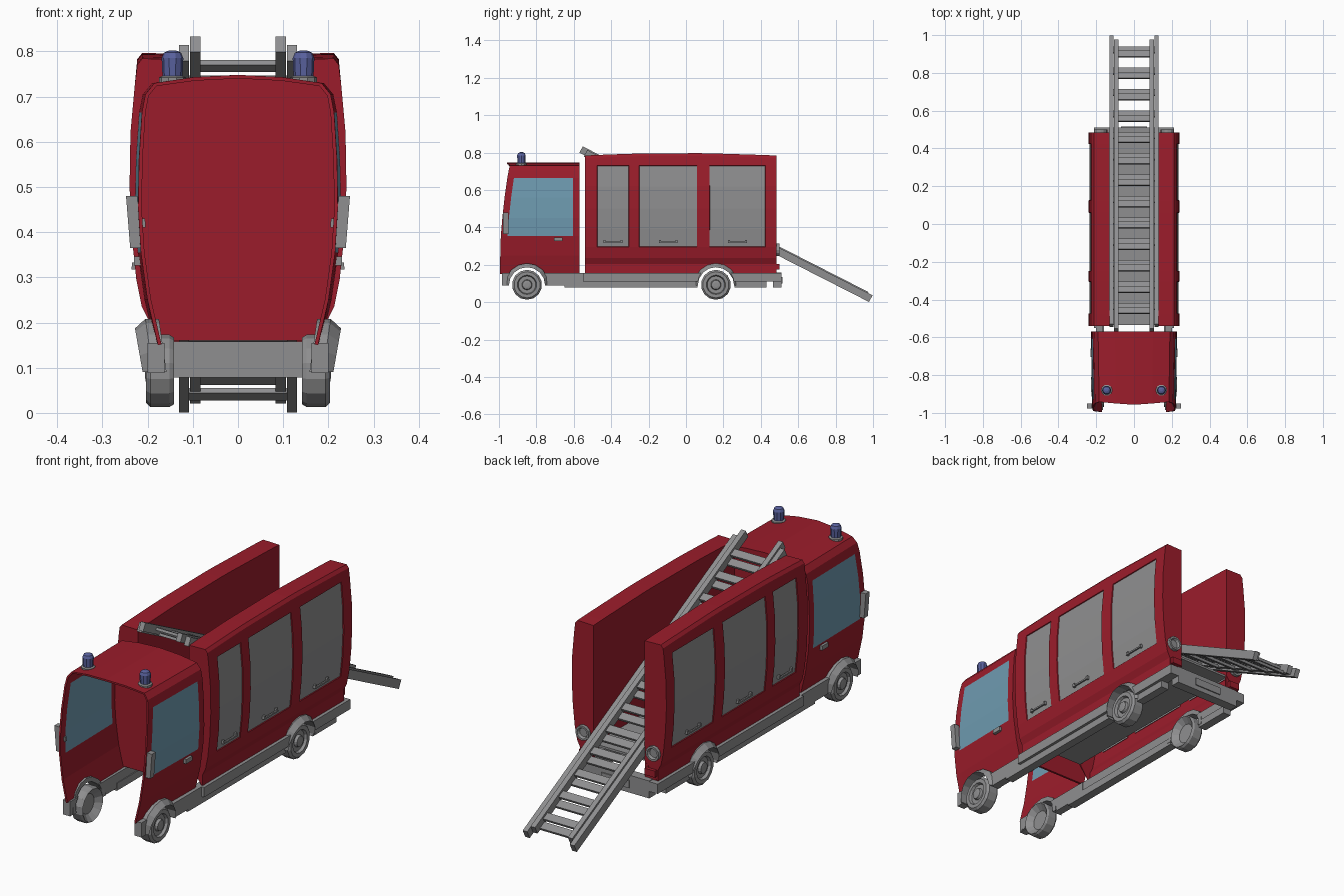
import bpy, bmesh, math
from mathutils import Vector, Matrix

cube = bpy.data.objects.get("Cube")
if cube:
    bpy.data.objects.remove(cube)


def material(name, rgb):
    m = bpy.data.materials.new(name)
    m.use_nodes = True
    m.diffuse_color = (*rgb, 1)
    m.node_tree.nodes["Principled BSDF"].inputs["Base Color"].default_value = (*rgb, 1)
    return m


RED = material("red paint", (0.33, 0.012, 0.024))
GREY = material("grey metal", (0.275, 0.275, 0.28))
GLASS = material("blue glass", (0.16, 0.33, 0.44))
BEACON = material("beacon blue", (0.1, 0.12, 0.34))


def finish(name, bm, mats, mirror=False):
    me = bpy.data.meshes.new(name)
    bm.to_mesh(me)
    bm.free()
    ob = bpy.data.objects.new(name, me)
    bpy.context.collection.objects.link(ob)
    for m in mats:
        me.materials.append(m)
    if mirror:
        add_mirror(ob)
    return ob


def add_mirror(ob):
    mod = ob.modifiers.new("mirror", 'MIRROR')
    mod.merge_threshold = 0.0005


def add_box(bm, lo, hi, matrix=Matrix()):
    lo, hi = Vector(lo), Vector(hi)
    size = Matrix.Diagonal((*(hi - lo), 1))
    bmesh.ops.create_cube(bm, size=1, matrix=matrix @ Matrix.Translation((lo + hi) / 2) @ size)


def box(name, lo, hi, mat, mirror=True):
    bm = bmesh.new()
    add_box(bm, lo, hi)
    return finish(name, bm, [mat], mirror)


def lathe(bm, profile, axis, centre, sides):
    """Spin (radius, distance) points around an axis."""
    turn = Vector((0, 0, 1)).rotation_difference(Vector(axis)).to_matrix().to_4x4()
    place = Matrix.Translation(centre) @ turn
    rings = []
    for r, d in profile:
        rings.append([bm.verts.new(place @ Vector((r * math.cos(a), r * math.sin(a), d)))
                      for a in (2 * math.pi * i / sides for i in range(sides))])
    for a, b in zip(rings, rings[1:]):
        for i in range(sides):
            j = (i + 1) % sides
            bm.faces.new((a[i], a[j], b[j], b[i]))
    bm.faces.new(rings[0][::-1])
    bm.faces.new(rings[-1])


def shell(point, columns, rows):
    """Skin a grid of points; returns bmesh and its vertices."""
    bm = bmesh.new()
    grid = [[bm.verts.new(point(c, r)) for r in range(rows)] for c in range(columns)]
    for a, b in zip(grid, grid[1:]):
        for i in range(rows - 1):
            bm.faces.new((a[i], a[i + 1], b[i + 1], b[i]))
    return bm, grid


def face_up(bm):
    bmesh.ops.recalc_face_normals(bm, faces=bm.faces)
    top = max(bm.faces, key=lambda f: f.calc_center_median().z)
    top.normal_update()
    if top.normal.z < 0:
        bmesh.ops.reverse_faces(bm, faces=bm.faces)


# Wheel arch cutter, removed once used
WHEELS = (-0.85, 0.16)
bm = bmesh.new()
for y in WHEELS:
    lathe(bm, [(0.1, -0.4), (0.1, 0.4)], (1, 0, 0), (0, y, 0.09), 16)
bmesh.ops.recalc_face_normals(bm, faces=bm.faces)
cutter = finish("arch_cutter", bm, [])
cutter.hide_render = True


def cut_and_mirror(ob, thickness=0):
    if thickness:
        solid = ob.modifiers.new("thickness", 'SOLIDIFY')
        solid.thickness, solid.offset = thickness, -1
    cut = ob.modifiers.new("arches", 'BOOLEAN')
    cut.operation, cut.solver, cut.object = 'DIFFERENCE', 'EXACT', cutter
    bpy.context.view_layer.objects.active = ob
    for mod in [m.name for m in ob.modifiers]:
        bpy.ops.object.modifier_apply(modifier=mod)
    add_mirror(ob)


# Cab half: x, z and front edge y, from the sill over to the roof middle
CAB = [(.183, .15, -.995), (.207, .25, -.993), (.222, .355, -.99), (.228, .45, -.982),
       (.226, .56, -.97), (.219, .665, -.955), (.211, .705, -.948), (.19, .73, -.942),
       (.1, .743, -.95), (0, .748, -.957)]
BACK = -0.57


def cab_point(c, r):
    x, z, front = CAB[r]
    y = (front, front + 0.035, -0.605, BACK)[c]
    return x * (1 - 0.03 * (BACK - y) / 0.4), y, z


bm, grid = shell(cab_point, 4, len(CAB))
for f in bm.faces:
    c = f.calc_center_median()
    f.material_index = int(0.355 < c.z < 0.665 and -0.9 < c.y < -0.605)
face_up(bm)
cab = finish("cab_shell", bm, [RED, GLASS])
cut_and_mirror(cab, 0.008)

# Cab rear wall
bm = bmesh.new()
ring = [(x - .003, max(z, .16)) for x, z, _ in CAB]
ring += [(-x, z) for x, z in ring[-2::-1]]
f = bm.faces.new([bm.verts.new((x, BACK - .01, z)) for x, z in ring])
new = bmesh.ops.extrude_face_region(bm, geom=[f])["geom"]
bmesh.ops.translate(bm, vec=(0, .01, 0), verts=[v for v in new if isinstance(v, bmesh.types.BMVert)])
bmesh.ops.recalc_face_normals(bm, faces=bm.faces)
finish("cab_rear_wall", bm, [RED])

# Equipment boxes: inner wall, top, bulged outer wall with shutters
BODY = [(.13, .235), (.13, .782), (.212, .784), (.223, .77), (.228, .73), (.238, .62), (.24, .5),
        (.235, .39), (.225, .295), (.213, .235), (.198, .205), (.198, .15)]
COLS = (-.54, -.475, -.305, -.25, .06, .125, .425, .485)


def body_point(c, r):
    x, z = BODY[r]
    if z > 0.75:
        z += 0.013 * (1 - ((COLS[c] + .03) / .51) ** 2)
    return x, COLS[c], z


bm, grid = shell(body_point, len(COLS), len(BODY))
bm.faces.new(grid[0])
bm.faces.new(grid[-1][::-1])
face_up(bm)
for c in (1, 3, 5):
    group = []
    for f in bm.faces:
        m = f.calc_center_median()
        if m.x > 0.2 and 0.295 < m.z < 0.73 and COLS[c] < m.y < COLS[c + 1]:
            f.material_index = 1
            group.append(f)
    rim = bmesh.ops.inset_region(bm, faces=group, thickness=0.002, depth=-0.004)
    for f in rim["faces"]:
        f.material_index = 0
body = finish("equipment_box", bm, [RED, GREY])
cut_and_mirror(body, 0.006)
box("rear_skirt", (.13, .475, .155), (.198, .484, .24), RED)

# Shutter and door handles
bm = bmesh.new()
for y in (-.39, -.095, .275):
    add_box(bm, (.229, y - .05, .317), (.236, y + .05, .324))
    for s in (-.045, .045):
        add_box(bm, (.222, y + s - .005, .317), (.235, y + s + .005, .333))
add_box(bm, (.214, -.705, .326), (.23, -.66, .346))
finish("handles", bm, [GREY], True)

# Chassis sills, raised floor and rear bumper
for name, lo, hi in (("body_sill", (.165, -.55, .11), (.213, .51, .155)),
                     ("lower_sill", (.16, -.65, .078), (.2, .43, .112)),
                     ("cab_sill", (.163, -.985, .088), (.2, -.55, .155))):
    cut_and_mirror(box(name, lo, hi, GREY, False))
box("floor", (-.135, -.535, .228), (.135, .48, .238), GREY, False)
box("rear_bumper", (-.17, .465, .078), (.17, .51, .158), GREY, False)
box("bumper_plate", (-.07, .505, .1), (.07, .515, .135), GREY, False)

# Fenders: half rings over the wheels, leaning inwards at the bottom
bm = bmesh.new()
for y in WHEELS:
    sections = []
    for i in range(9):
        a = math.pi * i / 8
        dy, dz = math.cos(a), math.sin(a)
        lean = .017 * (1 - dz)
        sections.append([bm.verts.new((x - lean, y + r * dy, .09 + r * dz)) for x, r in
                         ((.175, .097), (.228, .097), (.205, .118), (.175, .118))])
    for a, b in zip(sections, sections[1:]):
        for i in range(4):
            j = (i + 1) % 4
            bm.faces.new((a[i], a[j], b[j], b[i]))
    bm.faces.new(sections[0])
    bm.faces.new(sections[-1])
bmesh.ops.recalc_face_normals(bm, faces=bm.faces)
finish("fenders", bm, [GREY], True)

# Wheels with stepped hubs
bm = bmesh.new()
for y in WHEELS:
    lathe(bm, [(.045, .025), (.074, 0), (.08, .01), (.08, .052), (.07, .062), (.052, .062),
               (.047, .05), (.028, .05), (.024, .062), (.012, .064)],
          (1, 0, 0), (.142, y, .093), 14)
bmesh.ops.recalc_face_normals(bm, faces=bm.faces)
finish("wheels", bm, [GREY], True)

# Mirrors
bm = bmesh.new()
add_box(bm, (.218, -.978, .365), (.243, -.95, .48))
add_box(bm, (.205, -.962, .41), (.222, -.95, .43))
for v in bm.verts:
    v.co.x += (v.co.z - .42) * 0.08
finish("side_mirrors", bm, [GREY], True)

# Beacons
bm = bmesh.new()
lathe(bm, [(.03, .732), (.03, .742), (.024, .745)], (0, 0, 1), (.145, -.88, 0), 10)
finish("beacon_bases", bm, [GREY], True)
bm = bmesh.new()
lathe(bm, [(.022, .74), (.024, .785), (.019, .797), (.008, .802)], (0, 0, 1), (.145, -.88, 0), 10)
finish("beacons", bm, [BEACON], True)

# Rear lamps and tail lights
bm = bmesh.new()
lathe(bm, [(.034, 0), (.034, .018), (.025, .018), (.02, .006)], (0, 1, 0), (.178, .482, .28), 12)
finish("rear_lamps", bm, [GREY], True)
box("tail_lights", (.14, .482, .175), (.192, .5, .205), RED)

# Two nested ladders: local y runs down the slope
SLOPE = Matrix.Translation((0, -.565, .808)) @ Matrix.Rotation(-math.atan2(.795, 1.56), 4, 'X')
bm = bmesh.new()
add_box(bm, (.108, .03, -.018), (.131, 1.742, .022), SLOPE)
add_box(bm, (.083, 0, -.01), (.106, 1.715, .028), SLOPE)
finish("ladder_rails", bm, [GREY], True)
bm = bmesh.new()
for i in range(13):
    y = 1.655 - i * 0.127
    add_box(bm, (-.11, y, -.014), (.11, y + .036, -.002), SLOPE)
    add_box(bm, (-.085, y - .036, .006), (.085, y, .018), SLOPE)
finish("ladder_rungs", bm, [GREY])

bpy.data.objects.remove(cutter)
